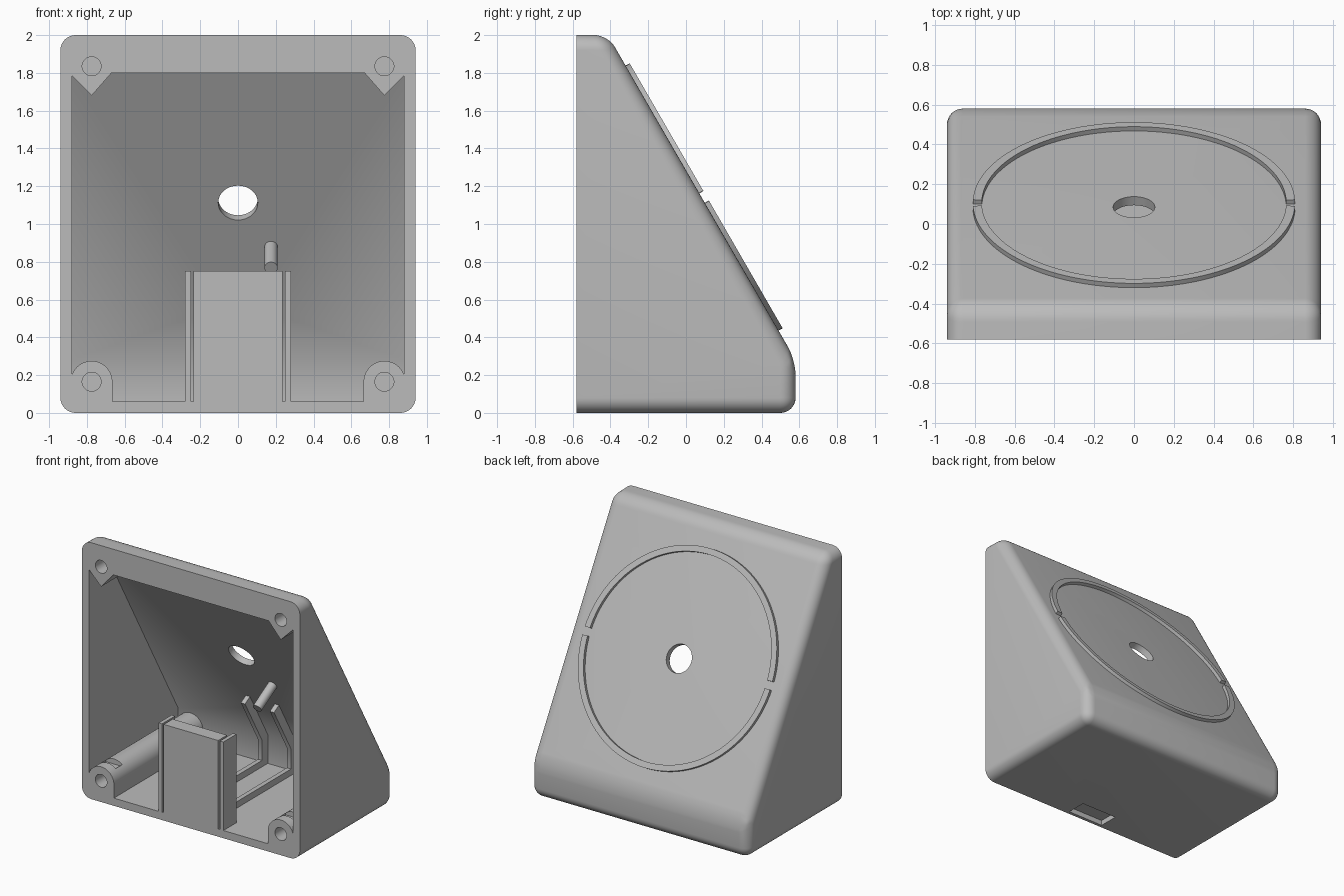
import bpy, bmesh
from math import sin, cos, pi, sqrt, asin, radians
from mathutils import Matrix, Vector

if "Cube" in bpy.data.objects:
    bpy.data.objects.remove(bpy.data.objects["Cube"])

grey = bpy.data.materials.new("plain grey")
grey.use_nodes = True
colour = (0.5, 0.5, 0.5, 1)
grey.diffuse_color = colour
grey.node_tree.nodes["Principled BSDF"].inputs["Base Color"].default_value = colour


def frame(u, v, w, origin=(0, 0, 0)):
    """Matrix for a sketch plane u, v that is extruded along w."""
    m = Matrix((u, v, w)).transposed().to_4x4()
    m.translation = Vector(origin)
    return m


S = sqrt(3) / 2
ALONG_X = frame((0, 1, 0), (0, 0, 1), (1, 0, 0))
ALONG_Y = frame((1, 0, 0), (0, 0, 1), (0, 1, 0))
ALONG_Z = frame((1, 0, 0), (0, 1, 0), (0, 0, 1))
SLOPE = frame((1, 0, 0), (0, -0.5, S), (0, S, 0.5), (0, 0.085, 1.137))
FRONT, BACK, HALF = -0.58, 0.58, 0.94


def prism(name, points, lo, hi, plane, bevel=0.0):
    bm = bmesh.new()
    face = bm.faces.new([bm.verts.new((u, v, lo)) for u, v in points])
    top = bmesh.ops.extrude_face_region(bm, geom=[face])["geom"]
    for v in top:
        if isinstance(v, bmesh.types.BMVert):
            v.co.z = hi
    bm.transform(plane)
    bmesh.ops.recalc_face_normals(bm, faces=bm.faces)
    if bevel:
        edges = [e for e in bm.edges if any(v.co.y > FRONT + 0.01 for v in e.verts)]
        bmesh.ops.bevel(bm, geom=edges, offset=bevel, segments=8,
                        profile=0.5, affect='EDGES', clamp_overlap=True)
        bmesh.ops.recalc_face_normals(bm, faces=bm.faces)
    mesh = bpy.data.meshes.new(name)
    bm.to_mesh(mesh)
    bm.free()
    mesh.materials.append(grey)
    obj = bpy.data.objects.new(name, mesh)
    bpy.context.collection.objects.link(obj)
    return obj


def arc(cx, cy, r, start, end, n=32):
    return [(cx + r * cos(start + (end - start) * i / n),
             cy + r * sin(start + (end - start) * i / n)) for i in range(n + 1)]


def circle(cx, cy, r):
    return arc(cx, cy, r, 0, 2 * pi, 40)[:-1]


def rect(u0, u1, v0, v1):
    return [(u0, v0), (u1, v0), (u1, v1), (u0, v1)]


def activate(obj):
    bpy.ops.object.select_all(action='DESELECT')
    obj.select_set(True)
    bpy.context.view_layer.objects.active = obj


def cut(cutter, *targets):
    cutter.hide_render = True
    for obj in targets:
        mod = obj.modifiers.new("cut", 'BOOLEAN')
        mod.operation, mod.solver, mod.object = 'DIFFERENCE', 'EXACT', cutter
        activate(obj)
        bpy.ops.object.modifier_apply(modifier=mod.name)
    bpy.data.objects.remove(cutter)


# Wedge housing with a hollow open to the front
slope_top = BACK - 1.72 / sqrt(3)
housing = prism("housing", [(FRONT, 0), (BACK, 0), (BACK, 0.28), (slope_top, 2), (FRONT, 2)],
                -HALF, HALF, ALONG_X, bevel=0.08)
inner_top = 0.52 - (1.8 - 0.284) / sqrt(3)
cut(prism("hollow", [(-0.7, 0.06), (0.52, 0.06), (0.52, 0.284), (inner_top, 1.8), (-0.7, 1.8)],
          -0.88, 0.88, ALONG_X), housing)

# Centre hole and slot through the sloped wall
cut(prism("centre_cutter", circle(0, 0, 0.105), -0.2, 0.1, SLOPE), housing)
cut(prism("slot_cutter", rect(-0.113, 0.113, -0.645, -0.575), -0.12, 0.1, SLOPE), housing)

# Plug recess and slit in the floor
cut(prism("recess_cutter", rect(-0.155, 0.155, -0.555, -0.4), -0.1, 0.04, ALONG_Z), housing)
cut(prism("slit_cutter", rect(-0.12, 0.12, -0.45, -0.41), -0.1, 0.1, ALONG_Z), housing)

# Screw bosses in the four corners
for side, s in (("left", 1), ("right", -1)):
    end = asin(0.032 / 0.11)
    outline = [(0.88, 0.06), (0.665, 0.06)] + arc(0.775, 0.165, 0.11, pi, end)
    low = prism(side + "_lower_boss", [(s * x, z) for x, z in outline], FRONT, 0.52, ALONG_Y)
    outline = [(0.67, 1.8), (0.775, 1.68), (0.88, 1.785), (0.88, 1.8)]
    high = prism(side + "_upper_boss", [(s * x, z) for x, z in outline], FRONT, -0.305, ALONG_Y)
    cut(prism("lower_hole", circle(s * 0.775, 0.165, 0.05), -0.7, -0.35, ALONG_Y), low)
    cut(prism("upper_hole", circle(s * 0.775, 1.835, 0.05), -0.7, -0.42, ALONG_Y), high, housing)
    cut(prism("nut_slot", rect(s * 0.775 - 0.07, s * 0.775 + 0.07, -0.5, -0.42),
              0.235, 0.4, ALONG_Z), low)

    # Guide rail beside the front plate
    prism(side + "_guide_rail", rect(s * 0.265 - 0.015, s * 0.265 + 0.015, 0.06, 0.75),
          FRONT, -0.42, ALONG_Y)

    # Rib running over the floor and up the back
    prism(side + "_rib", [(-0.44, 0.06), (0.52, 0.06), (0.52, 0.284), (0.3, 0.665),
                          (0.24, 0.63), (0.45, 0.265), (0.45, 0.11), (-0.44, 0.11)],
          s * 0.125 - 0.018, s * 0.125 + 0.018, ALONG_X)

# Front plate
prism("front_plate", rect(-0.235, 0.235, 0.06, 0.75), FRONT, -0.47, ALONG_Y)

# Locating pin standing on the inside of the slope
prism("locating_pin", circle(0.175, -0.27, 0.035), -0.27, -0.04, SLOPE)

# Split ring on the outside of the slope
for name, turn in (("upper_ring_half", 0), ("lower_ring_half", pi)):
    gap = asin(0.03 / 0.79)
    prism(name, arc(0, 0, 0.81, turn + gap, turn + pi - gap, 64)
          + arc(0, 0, 0.765, turn + pi - gap, turn + gap, 64), -0.01, 0.025, SLOPE)

for obj in [o for o in bpy.context.collection.objects if o.type == 'MESH']:
    activate(obj)
    bpy.ops.object.shade_smooth_by_angle(angle=radians(30))
